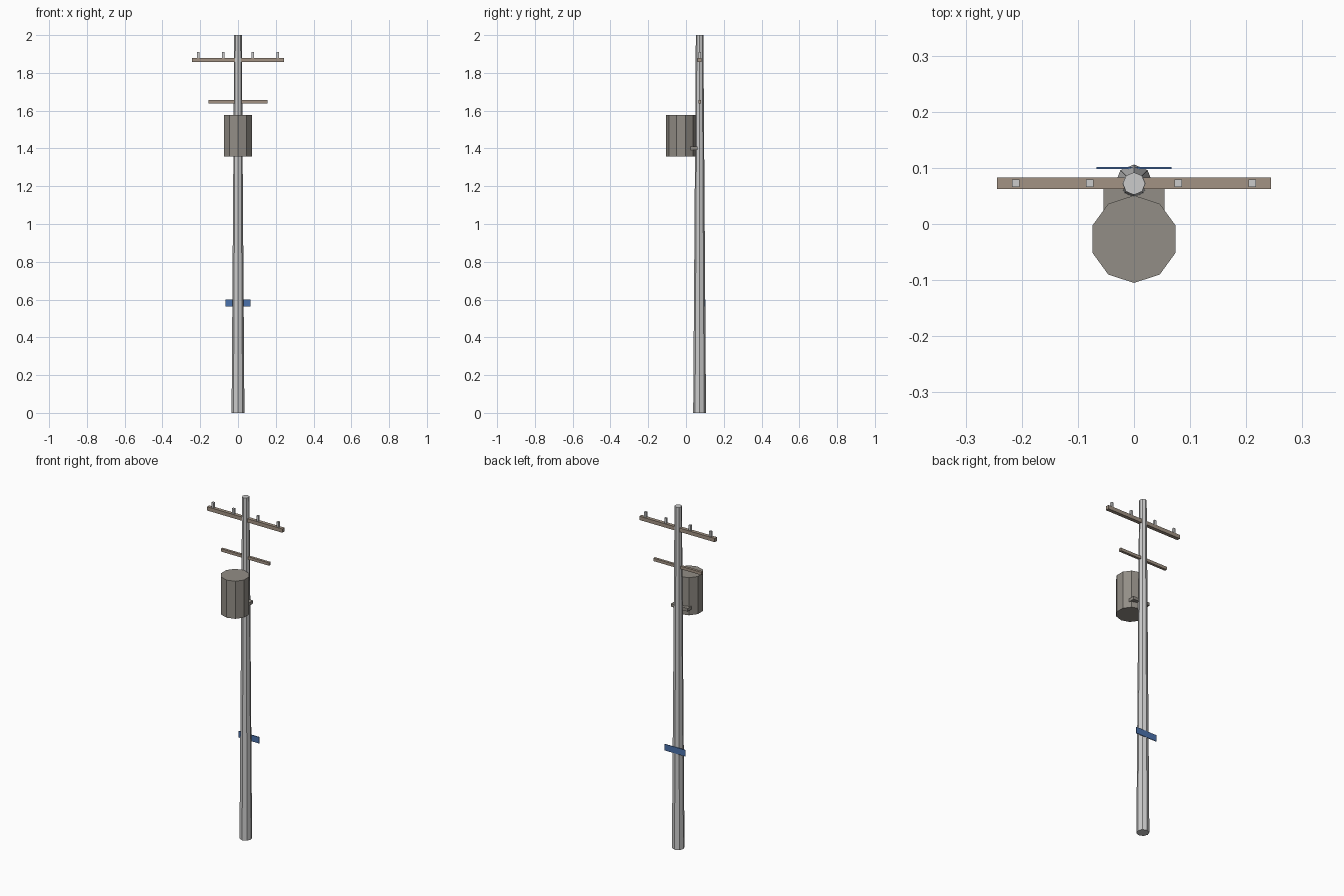
import bpy
from math import pi

if "Cube" in bpy.data.objects:
    bpy.data.objects.remove(bpy.data.objects["Cube"])

POLE_Y = 0.072


def material(name, rgb):
    m = bpy.data.materials.new(name)
    m.diffuse_color = (*rgb, 1)
    m.use_nodes = True
    m.node_tree.nodes["Principled BSDF"].inputs["Base Color"].default_value = m.diffuse_color
    return m


wood = material("brown_wood", (0.36, 0.29, 0.23))
steel = material("warm_grey_steel", (0.29, 0.27, 0.24))
blue = material("blue_plate", (0.07, 0.17, 0.42))


def box(name, x, y, z, mat=None):
    """Box spanning the given (min, max) ranges."""
    bpy.ops.mesh.primitive_cube_add(size=1, location=[sum(r) / 2 for r in (x, y, z)])
    ob = bpy.context.object
    ob.name = name
    ob.scale = [r[1] - r[0] for r in (x, y, z)]
    bpy.ops.object.transform_apply(location=False, rotation=False, scale=True)
    if mat:
        ob.data.materials.append(mat)
    return ob


def prism(name, sides, r1, r2, y, z, mat=None):
    """Upright faceted cylinder with a corner facing the front."""
    bpy.ops.mesh.primitive_cone_add(vertices=sides, radius1=r1, radius2=r2,
                                    depth=z[1] - z[0], location=(0, y, sum(z) / 2),
                                    rotation=(0, 0, pi if sides % 2 else 0))
    ob = bpy.context.object
    ob.name = name
    if mat:
        ob.data.materials.append(mat)
    return ob


# Tapered octagonal pole
prism("pole", 8, 0.034, 0.02, POLE_Y, (0, 2))

# Transformer tank and its mounting bracket
prism("transformer_tank", 10, 0.078, 0.078, -0.027, (1.358, 1.578), steel)
box("tank_bracket", (-0.054, 0.054), (0.016, 0.062), (1.392, 1.41), steel)

# Crossarms
box("upper_crossarm", (-0.244, 0.244), (0.062, 0.083), (1.857, 1.879), wood)
box("lower_crossarm", (-0.156, 0.156), (0.065, 0.08), (1.639, 1.656), wood)

# Insulator pegs on the upper crossarm
for i, x in enumerate((-0.211, -0.079, 0.079, 0.211)):
    box(f"insulator_{i + 1}", (x - 0.0065, x + 0.0065),
        (POLE_Y - 0.006, POLE_Y + 0.007), (1.875, 1.91))

# Blue plate on the back of the pole
box("sign_plate", (-0.067, 0.067), (0.098, 0.102), (0.562, 0.599), blue)
